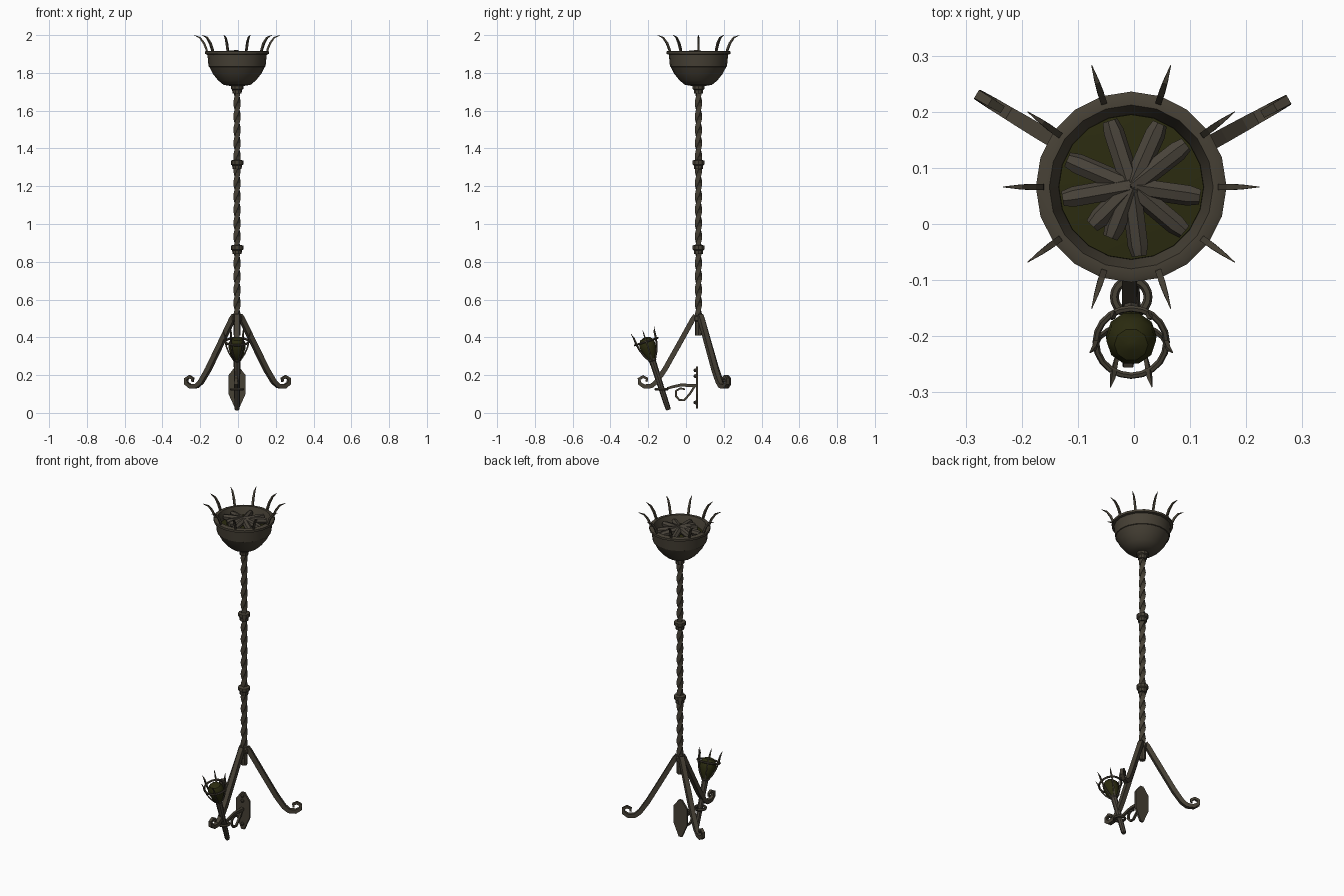
import bpy, bmesh, math, random
from mathutils import Matrix, Vector

random.seed(4)
if "Cube" in bpy.data.objects:
    bpy.data.objects.remove(bpy.data.objects["Cube"])


def material(name, rgb):
    m = bpy.data.materials.new(name)
    m.use_nodes = True
    m.diffuse_color = (*rgb, 1)
    m.node_tree.nodes["Principled BSDF"].inputs["Base Color"].default_value = (*rgb, 1)
    return m


IRON = material("dark iron", (0.062, 0.052, 0.036))
WOOD = material("weathered wood", (0.066, 0.056, 0.042))
OLIVE = material("dark olive", (0.024, 0.024, 0.005))
POST = Matrix.Translation((-0.005, 0.066, 0))
MID = Matrix.Translation((-0.005, 0, 0))


def finish(name, bm, mat, matrix=POST, smooth=True):
    bmesh.ops.recalc_face_normals(bm, faces=bm.faces)
    me = bpy.data.meshes.new(name)
    bm.to_mesh(me)
    bm.free()
    me.materials.append(mat)
    ob = bpy.data.objects.new(name, me)
    bpy.context.collection.objects.link(ob)
    ob.matrix_world = matrix
    if smooth:
        bpy.ops.object.select_all(action='DESELECT')
        ob.select_set(True)
        bpy.context.view_layer.objects.active = ob
        bpy.ops.object.shade_smooth_by_angle(angle=math.radians(35))
    return ob


def skin(bm, rings, closed=False):
    """Bridge successive rings of points, capping the ends unless closed."""
    loops = [[bm.verts.new(p) for p in ring] for ring in rings]
    n = len(loops[0])
    for a, b in zip(loops, loops[1:] + loops[:1] if closed else loops[1:]):
        for i in range(n):
            j = (i + 1) % n
            bm.faces.new((a[i], a[j], b[j], b[i]))
    if not closed:
        bm.faces.new(loops[0])
        bm.faces.new(loops[-1])


def circle(r, z, sides, turn=0.0):
    step = math.tau / sides
    return [(r * math.cos(i * step + turn), r * math.sin(i * step + turn), z)
            for i in range(sides)]


def lathe(name, profile, sides, mat, matrix=POST, smooth=True):
    bm = bmesh.new()
    skin(bm, [circle(r, z, sides) for r, z in profile])
    return finish(name, bm, mat, matrix, smooth)


def bar(name, path, mat, matrix, sides=4, smooth=False):
    """Sweep along an (r, z) path in the local xz plane; each point has a half width."""
    bm = bmesh.new()
    pts = [Vector((r, 0, z)) for r, z, _ in path]
    side, rings = Vector((0, 1, 0)), []
    for i, p in enumerate(pts):
        t = (pts[min(i + 1, len(pts) - 1)] - pts[max(i - 1, 0)]).normalized()
        up, w = t.cross(side), path[i][2]
        rings.append([p + (side * x + up * y) for x, y, _ in
                      circle(w, 0, sides, math.pi / sides)])
    skin(bm, rings)
    return finish(name, bm, mat, matrix, smooth)


def torus(name, major, minor, mat, matrix):
    bm = bmesh.new()
    skin(bm, [[Matrix.Rotation(a * math.tau / 20, 3, 'Z') @ Vector((major + x, 0, y))
               for x, y, _ in circle(minor, 0, 6)] for a in range(20)], closed=True)
    return finish(name, bm, mat, matrix)


def turn(angle):
    return Matrix.Rotation(math.radians(angle), 4, 'Z')


# Twisted square post
bm = bmesh.new()
steps = 72
skin(bm, [circle(0.019, 0.44 + 1.27 * i / steps, 4, i * math.pi / 8)
          for i in range(steps + 1)])
finish("twisted_post", bm, IRON, smooth=False)

# Collars on the post
for name, z in (("lower_collar", 0.865), ("upper_collar", 1.315), ("bowl_collar", 1.715)):
    lathe(name, [(0.024, z - 0.025), (0.026, z - 0.005), (0.033, z), (0.033, z + 0.02),
                 (0.025, z + 0.023)], 10, IRON)
lathe("post_foot", [(0.017, 0.41), (0.019, 0.42), (0.019, 0.485), (0.026, 0.49),
                    (0.026, 0.51), (0.018, 0.515)], 8, IRON)

# Fire bowl with a flat lip and hollow inside
lathe("fire_bowl", [(0.03, 1.73), (0.072, 1.737), (0.1, 1.76), (0.128, 1.795), (0.147, 1.832),
                    (0.151, 1.834), (0.157, 1.897), (0.17, 1.9), (0.17, 1.913), (0.162, 1.917),
                    (0.146, 1.917), (0.142, 1.905), (0.128, 1.86), (0.06, 1.84)], 20, IRON)
lathe("ash_bed", [(0.13, 1.855), (0.129, 1.872), (0.05, 1.88)], 20, OLIVE)

# Logs laid as a star
for k, angle in enumerate((66, 108, 38, -8, -40, -83, -112, 225, 190, 157)):
    length = 0.098 if angle in (-112, 225) else 0.124
    lift = random.uniform(-0.003, 0.004)
    bar(f"log_{k + 1}", [(0, 1.9 + lift, 0.019), (length - 0.02, 1.893 + lift, 0.019),
                         (length, 1.893 + lift, 0.014)], WOOD, POST @ turn(angle), 7, True)

# Curved spikes round the rim
for k in range(10):
    bar(f"rim_spike_{k + 1}", [(0.155, 1.895, 0.005), (0.162, 1.925, 0.008), (0.175, 1.957, 0.008),
                               (0.197, 1.987, 0.006), (0.228, 2.0, 0.001)],
        IRON, POST @ turn(36 * k), 4)

# Three legs ending in scrolls
LEG = [(0.015, 0.515, 0.019), (0.03, 0.495, 0.019), (0.105, 0.36, 0.019), (0.178, 0.23, 0.019),
       (0.222, 0.165, 0.018), (0.25, 0.142, 0.017), (0.287, 0.14, 0.016), (0.312, 0.156, 0.014),
       (0.314, 0.18, 0.012), (0.293, 0.192, 0.011), (0.273, 0.182, 0.01), (0.275, 0.165, 0.008)]
for name, angle in (("left_leg", 29), ("right_leg", 149), ("front_leg", 269)):
    bar(name, LEG, IRON, POST @ turn(angle))

# Wall plate with pointed ends
bm = bmesh.new()
outline = [(0.01, 0.245), (0.045, 0.2), (0.045, 0.1), (0.01, 0.022)]
outline += [(-x, z) for x, z in reversed(outline)]
skin(bm, [[(x, y, z) for x, z in outline] for y in (0.052, 0.064)])
finish("wall_plate", bm, IRON, MID, False)
for k, z in enumerate((0.225, 0.195, 0.055)):
    lathe(f"plate_stud_{k + 1}", [(0.01, 0), (0.009, 0.008), (0.004, 0.012)], 8, IRON,
          Matrix.Translation((-0.005, 0.053, z)) @ Matrix.Rotation(math.pi / 2, 4, 'X'))

# Bracket arm and scroll, drawn with the path running along y
ALONG_Y = MID @ turn(90)
bar("bracket_arm", [(0.055, 0.145, 0.012), (-0.03, 0.147, 0.011), (-0.07, 0.138, 0.01),
                    (-0.1, 0.13, 0.009)], IRON, ALONG_Y)
bar("bracket_scroll", [(0.045, 0.14, 0.008), (0.02, 0.1, 0.008), (-0.01, 0.067, 0.008),
                       (-0.035, 0.068, 0.008), (-0.054, 0.09, 0.008), (-0.052, 0.117, 0.008),
                       (-0.03, 0.13, 0.007), (-0.005, 0.125, 0.006)], IRON, ALONG_Y)
torus("torch_holder", 0.03, 0.008, IRON, Matrix.Translation((-0.005, -0.13, 0.125)))

# Torch leaning forward in the holder
TORCH = Matrix.Translation((-0.005, -0.093, 0.016)) @ Matrix.Rotation(math.radians(18), 4, 'X')
lathe("torch_handle", [(0.011, 0), (0.014, 0.008), (0.018, 0.27), (0.022, 0.275),
                       (0.022, 0.29)], 8, WOOD, TORCH)
lathe("torch_wrap", [(0.02, 0.28), (0.034, 0.305), (0.045, 0.345), (0.044, 0.375),
                     (0.03, 0.395), (0.008, 0.403)], 10, OLIVE, TORCH)
torus("torch_ring", 0.063, 0.006, IRON, TORCH @ Matrix.Translation((0, 0, 0.38)))
for k in range(6):
    bar(f"torch_cage_bar_{k + 1}", [(0.019, 0.278, 0.005), (0.042, 0.315, 0.005),
                                    (0.056, 0.35, 0.005), (0.063, 0.385, 0.006),
                                    (0.066, 0.415, 0.005), (0.074, 0.442, 0.001)],
        IRON, TORCH @ turn(60 * k))
